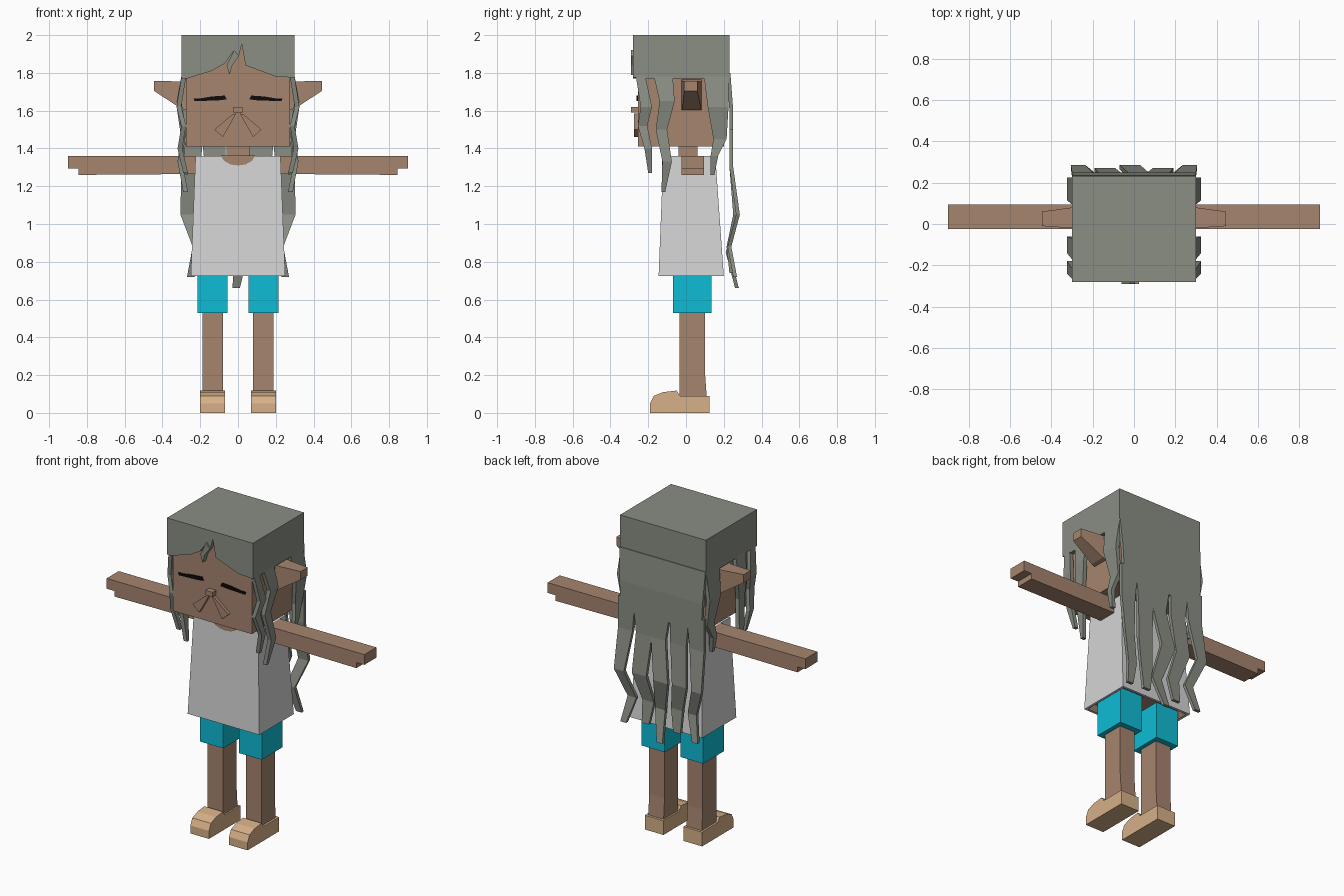
import bpy
import bmesh

default_cube = bpy.data.objects.get("Cube")
if default_cube:
    bpy.data.objects.remove(default_cube, do_unlink=True)


def to_linear(value):
    value /= 255
    return value / 12.92 if value <= 0.04 else ((value + 0.055) / 1.055) ** 2.4


def make_material(name, red, green, blue):
    colour = (to_linear(red), to_linear(green), to_linear(blue), 1)
    material = bpy.data.materials.new(name)
    material.use_nodes = True
    material.diffuse_color = colour
    shader = next(n for n in material.node_tree.nodes if n.type == "BSDF_PRINCIPLED")
    shader.inputs["Base Color"].default_value = colour
    return material


skin = make_material("skin brown", 166, 133, 111)
hair = make_material("hair grey", 138, 142, 132)
cloth = make_material("shirt white", 213, 213, 213)
cyan = make_material("shorts cyan", 14, 188, 213)
tan = make_material("shoe tan", 214, 176, 136)
black = make_material("eye black", 14, 11, 9)


def finish(name, bm, *materials):
    bmesh.ops.recalc_face_normals(bm, faces=bm.faces)
    mesh = bpy.data.meshes.new(name)
    bm.to_mesh(mesh)
    bm.free()
    for material in materials:
        mesh.materials.append(material)
    obj = bpy.data.objects.new(name, mesh)
    bpy.context.collection.objects.link(obj)
    return obj


def loft(name, rings, *materials):
    """Join matching rings of points and close both ends."""
    bm = bmesh.new()
    loops = [[bm.verts.new(point) for point in ring] for ring in rings]
    for lower, upper in zip(loops, loops[1:]):
        for i in range(len(lower)):
            j = (i + 1) % len(lower)
            bm.faces.new((lower[i], lower[j], upper[j], upper[i]))
    bm.faces.new(loops[0])
    bm.faces.new(loops[-1])
    return finish(name, bm, *materials)


def rectangle(x, y, z):
    return [(x[0], y[0], z), (x[1], y[0], z), (x[1], y[1], z), (x[0], y[1], z)]


def box(name, x, y, z, material):
    return loft(name, [rectangle(x, y, z[0]), rectangle(x, y, z[1])], material)


def plate(name, outline, front, back, material):
    """Extrude an x-z outline along y."""
    return loft(name, [[(x, y, z) for x, z in outline] for y in (front, back)], material)


def lock(name, points, thickness, side=0):
    """Zigzag ribbon; points are (along, height, width, outward)."""
    rings = []
    for along, z, width, out in points:
        a, b = along - width / 2, along + width / 2
        ring = [(a, out), (b, out), (b, out - thickness), (a, out - thickness)]
        if side:
            rings.append([(side * o, p, z) for p, o in ring])
        else:
            rings.append([(p, o, z) for p, o in ring])
    return loft(name, rings, hair)


def mirrored(points, side):
    return [(side * p[0], *p[1:]) for p in points]


# Head, neck and face
box("head", (-.275, .275), (-.255, .2), (1.41, 1.96), skin)
box("neck", (-.06, .06), (-.04, .06), (1.3, 1.42), skin)
box("nose", (-.025, .025), (-.29, -.25), (1.59, 1.62), skin)
eye = [(.06, 1.66), (.1, 1.655), (.23, 1.65), (.235, 1.665),
       (.2, 1.665), (.14, 1.675), (.07, 1.68)]
whisker = [(.01, 1.585), (.03, 1.58), (.125, 1.5), (.08, 1.46), (.04, 1.53)]

# Hair cap and ragged fringe
box("hair_cap", (-.3, .3), (-.25, .23), (1.77, 2), hair)
fringe = [(-.3, 2), (-.3, 1.77), (-.27, 1.77), (-.14, 1.81), (-.07, 1.85),
          (-.02, 1.92), (-.06, 1.84), (-.045, 1.79), (-.03, 1.84), (.005, 1.89),
          (.02, 1.95), (.04, 1.84), (.2, 1.78), (.3, 1.775), (.3, 2)]
plate("hair_fringe", fringe, -.28, -.25, hair)
tuft = [(-.02, 1.92), (-.06, 1.84), (-.045, 1.79), (-.03, 1.84), (.005, 1.89)]
plate("forehead_tuft", tuft, -.29, -.27, hair)

# Back hair: upper sheet splitting into long wavy locks
lock("back_hair_sheet", [(0, 1.8, .6, .235), (0, 1.6, .58, .25), (0, 1.42, .56, .25)], .02)
outer = [(.24, 1.5, .12, .25), (.25, 1.3, .1, .25), (.27, 1.05, .07, .285),
         (.21, .88, .06, .24), (.25, .72, .04, .27)]
inner = [(.13, 1.5, .13, .25), (.12, 1.3, .11, .25), (.14, 1.05, .1, .27),
         (.1, .88, .08, .235), (.11, .74, .05, .25)]
middle = [(0, 1.5, .13, .25), (.02, 1.3, .1, .25), (-.02, 1.05, .1, .285),
          (.02, .85, .07, .23), (-.01, .66, .04, .28)]
lock("back_lock_middle", middle, .02)

# Side lock shapes run along y and sit outside the head
side_locks = {
    "front": [(-.24, 1.78, .05, .3), (-.21, 1.62, .06, .325), (-.23, 1.52, .05, .3),
              (-.2, 1.4, .04, .32), (-.19, 1.27, .02, .29)],
    "middle": [(-.12, 1.78, .1, .3), (-.1, 1.65, .08, .325), (-.13, 1.5, .06, .3),
               (-.1, 1.33, .05, .32), (-.12, 1.17, .02, .29)],
    "rear": [(.16, 1.78, .13, .3), (.17, 1.62, .11, .325), (.18, 1.45, .07, .3),
             (.15, 1.36, .04, .31), (.14, 1.26, .02, .29)],
}

# Shirt: tapered block with a rim around the open hem
shirt = loft("shirt", [
    rectangle((-.21, .21), (-.11, .16), .76),
    rectangle((-.235, .235), (-.13, .185), .725),
    rectangle((-.25, .25), (-.145, .2), .725),
    rectangle((-.225, .225), (-.12, .155), 1.36),
], cloth, skin)
for face in shirt.data.polygons:
    if max(shirt.data.vertices[i].co.z for i in face.vertices) < .8:
        inside = face.center.z > .73
        face.material_index = int(inside)
neckline = [(-.09, 1.362), (-.075, 1.335), (-.04, 1.315), (0, 1.31),
            (.04, 1.315), (.075, 1.335), (.09, 1.362)]
plate("neckline", neckline, -.128, -.12, skin)

# Shoe profile in y and z, with rounded toe
shoe = [(.125, 0), (-.19, 0), (-.19, .05), (-.17, .09), (-.12, .11),
        (-.05, .118), (-.03, .09), (.125, .09)]

# Paired parts
for s, label in ((1, "left"), (-1, "right")):
    plate(label + "_eye", mirrored(eye, s), -.262, -.254, black)
    plate(label + "_whisker", mirrored(whisker, s), -.275, -.25, skin)
    lock(label + "_back_lock_outer", mirrored(outer, s), .02)
    lock(label + "_back_lock_inner", mirrored(inner, s), .02)
    for place, points in side_locks.items():
        lock(label + "_side_lock_" + place, points, .025, s)

    # Pointed ear narrowing to a blunt tip
    ear_rings = []
    for x, y0, y1, z0, z1 in ((.26, -.025, .085, 1.6, 1.77), (.3, -.02, .08, 1.61, 1.755),
                              (.445, -.01, .06, 1.705, 1.757)):
        ear_rings.append([(s * x, y0, z0), (s * x, y1, z0), (s * x, y1, z1), (s * x, y0, z1)])
    loft(label + "_ear", ear_rings, skin)

    # Arm with stepped fingers
    arm = [(.2, 1.265), (.845, 1.26), (.845, 1.295), (.9, 1.295), (.9, 1.36), (.2, 1.36)]
    plate(label + "_arm", mirrored(arm, s), -.025, .095, skin)

    # Shorts leg, leg and shoe
    box(label + "_shorts_leg", (s * .055, s * .215), (-.07, .135), (.53, .78), cyan)
    leg_x = (s * .08, s * .187)
    loft(label + "_leg", [rectangle(leg_x, (-.035, .11), .08),
                          rectangle(leg_x, (-.035, .1), .22),
                          rectangle(leg_x, (-.035, .1), .56)], skin)
    loft(label + "_shoe", [[(s * x, y, z) for y, z in shoe] for x in (.07, .2)], tan)
